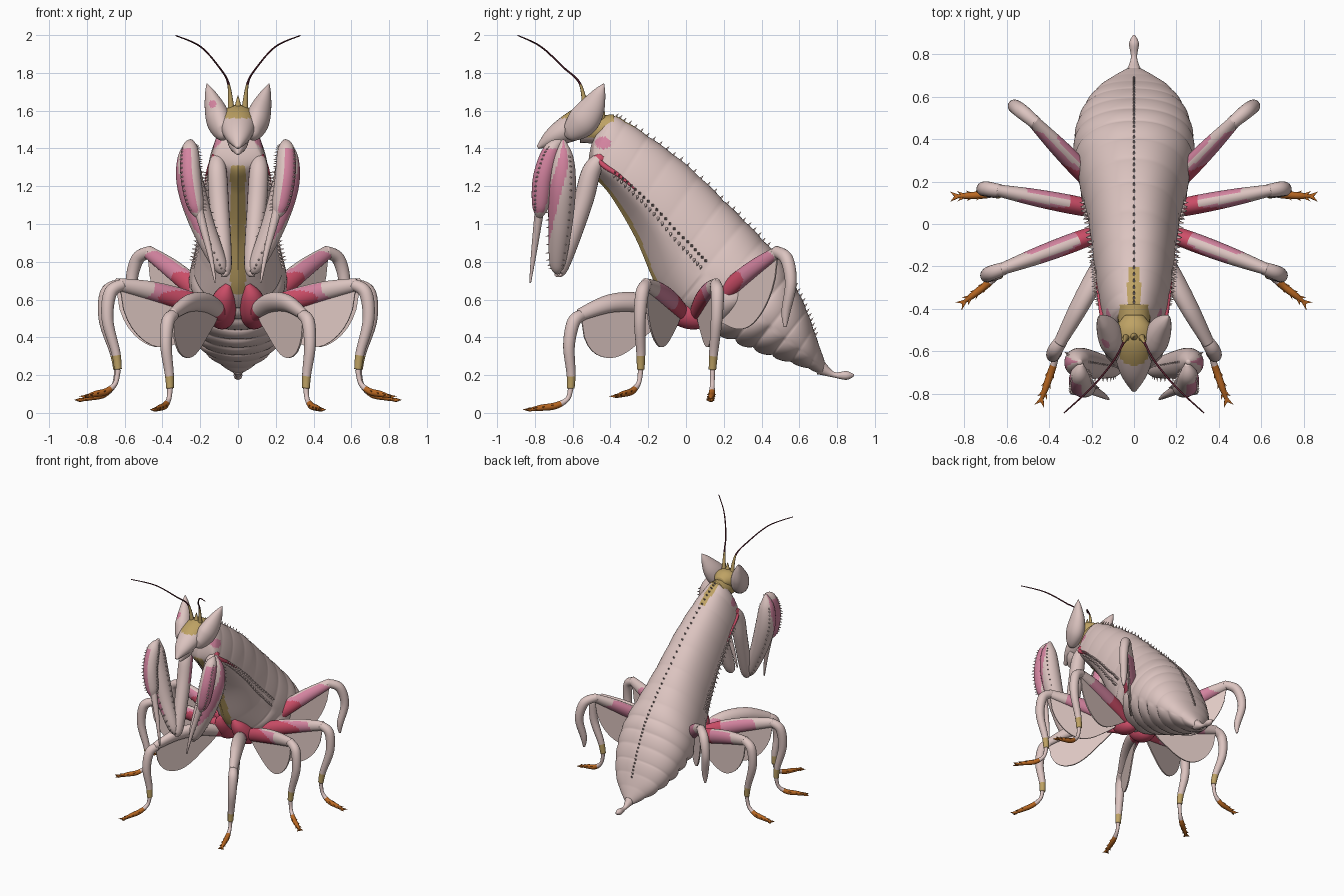
import bpy, bmesh, math
from mathutils import Vector as V

if "Cube" in bpy.data.objects:
    bpy.data.objects.remove(bpy.data.objects["Cube"])


def material(name, code):
    m = bpy.data.materials.new(name)
    m.diffuse_color = [((c / 255 + 0.055) / 1.055) ** 2.4 for c in bytes.fromhex(code)] + [1]
    m.use_nodes = True
    m.node_tree.nodes["Principled BSDF"].inputs["Base Color"].default_value = m.diffuse_color
    return m


PALE = material("pale pink", "dcc4c0")
LOBE = material("petal pink", "dfc8c3")
PINK = material("rose pink", "d484a0")
RED = material("crimson", "cd4e68")
TAN = material("tan", "bea264")
ORANGE = material("burnt orange", "ba6822")
DARK = material("dark maroon", "52202c")


def spline(pts, u):
    """Catmull-Rom point at u in 0..1 for tuples of any length."""
    n = len(pts) - 1
    i = min(int(u * n), n - 1)
    t = u * n - i
    a, b, c, d = (pts[max(0, min(n, i + k))] for k in (-1, 0, 1, 2))
    return [0.5 * (2 * q + (r - p) * t + (2 * p - 5 * q + 4 * r - s) * t * t
                   + (3 * q - p - 3 * r + s) * t ** 3) for p, q, r, s in zip(a, b, c, d)]


def make(name, bm, mats, mirror=False, smooth=True):
    me = bpy.data.meshes.new(name)
    for f in bm.faces:
        f.smooth = smooth
    bm.to_mesh(me)
    bm.free()
    ob = bpy.data.objects.new(name, me)
    bpy.context.collection.objects.link(ob)
    for m in mats:
        me.materials.append(m)
    if mirror:
        ob.modifiers.new("mirror", 'MIRROR').use_mirror_merge = False
    return ob


def skin(name, rings, mats, rule=None, mirror=False):
    """Join rings of points; rule(t, centre, normal) picks the colour."""
    bm = bmesh.new()
    vs = [[bm.verts.new(p) for p in r] for r in rings]
    n, faces = len(rings[0]), []
    for i in range(len(vs) - 1):
        for j in range(n):
            k = (j + 1) % n
            f = bm.faces.new((vs[i][j], vs[i][k], vs[i + 1][k], vs[i + 1][j]))
            faces.append((f, (i + 0.5) / (len(vs) - 1)))
    faces += [(bm.faces.new(vs[0]), 0), (bm.faces.new(vs[-1]), 1)]
    bmesh.ops.recalc_face_normals(bm, faces=bm.faces)
    bm.normal_update()
    if rule:
        for f, t in faces:
            f.material_index = int(rule(t, f.calc_center_median(), f.normal))
    return make(name, bm, mats, mirror)


def tube(name, pts, mats, rule=None, n=32, sides=20, flat=(1, 1), ref=V((1, 0, 0)), mirror=True):
    """Tube through (x, y, z, radius) points."""
    side, rings = ref, []
    for i in range(n + 1):
        u = i / n
        q = spline(pts, u)
        tan = (V(spline(pts, min(1, u + 0.01))[:3]) - V(spline(pts, max(0, u - 0.01))[:3])).normalized()
        side = (side - tan * side.dot(tan)).normalized()
        up = tan.cross(side)
        r = max(q[3], 0.002)
        rings.append([V(q[:3]) + side * r * flat[0] * math.cos(a) + up * r * flat[1] * math.sin(a)
                      for a in (2 * math.pi * j / sides for j in range(sides))])
    return skin(name, rings, mats, rule, mirror)


def spines(name, items, mat, mirror=True, l=.024):
    """Little thorns from (base, direction) pairs."""
    bm = bmesh.new()
    for p, d in items:
        p, d = V(p), V(d).normalized()
        a = d.orthogonal().normalized()
        b = d.cross(a)
        tip = bm.verts.new(p + d * l)
        base = [bm.verts.new(p + l / 3 * (a * math.cos(k * math.pi / 2) + b * math.sin(k * math.pi / 2)))
                for k in range(4)]
        for k in range(4):
            bm.faces.new((base[k], base[(k + 1) % 4], tip))
        bm.faces.new(base[::-1])
    make(name, bm, [mat], mirror, False)


# Body stations: back y,z, belly y,z, half width
BODY = [(-.42, 1.56, -.50, 1.43, .07), (-.36, 1.565, -.51, 1.29, .13), (-.2, 1.465, -.40, 1.15, .165),
        (0, 1.315, -.27, .93, .19), (.2, 1.125, -.15, .66, .215), (.36, .965, -.02, .52, .25),
        (.49, .82, .15, .43, .28), (.57, .69, .3, .36, .275), (.64, .54, .45, .30, .235),
        (.69, .4, .6, .25, .16), (.735, .27, .72, .205, .04)]


def body_ring(u, sides=48):
    dy, dz, vy, vz, w = spline(BODY, u)
    d, v = V((0, dy, dz)), V((0, vy, vz))
    c = d.lerp(v, max(.5, .8 - abs(10 * u - 1) * .1))
    e = 1 + 1.5 * min(1, max(0, (4.7 - 10 * u) / 2))  # keeled under the thorax
    seg = abs(math.sin(math.pi * 15 * u)) ** 0.6 - 0.7
    ring = []
    for j in range(sides):
        a = 2 * math.pi * j / sides
        co, si = math.cos(a), math.sin(a)
        lump = .08 + .03 * math.cos(6 * a)
        g = 1 + seg * ((.018 if u < .55 else .03) if co > -.2 else lump * (u > .47))
        x = math.copysign(abs(si) ** (e if co < 0 else .9), si) * w
        ring.append(c + ((d - c) * co if co > 0 else (v - c) * -co) * g + V((x * g, 0, 0)))
    return ring


def body_colour(t, c, n):
    if math.hypot(c.y + .44, (c.z - 1.43) * 1.3) < .042 and abs(c.x) > .06:
        return 2
    if t < .42 and abs(c.x) < .04 and n.z < .2 and c.z < 1.31:
        return 1
    return (t < .04 and c.z > 1.5) or (t < .2 and abs(c.x) < .03 and n.z > .3)


skin("body", [body_ring(i / 220, 96) for i in range(221)], [PALE, TAN, PINK], body_colour)
tube("tail", [(0, .71, .24, .04), (0, .78, .203, .015), (0, .85, .198, .023), (0, .89, .2, .005)], [PALE], mirror=False)

# Thorns on the back line and the side ridges
steps = [i / 45 for i in range(46)]
spines("back_thorns", [(body_ring(.09 + .8 * s)[0], (0, .7, .8)) for s in steps], PALE, False, .022)
spines("ridge_thorns", [(body_ring(.18 + .28 * s)[12 + k], (1, -.2, .3 - k)) for s in steps[::2] for k in (0, 1)],
       PALE, l=.028)
tube("shoulder_ridge", [(*body_ring(.09 + .05 * k)[12], r) for k, r in enumerate((.008, .014, .01, .004))], [RED])

# Head, neck and mouth
tube("neck", [(0, -.38, 1.5, .08), (0, -.56, 1.5, .07)], [PALE, TAN], lambda t, c, n: c.z > 1.46, mirror=False)
tube("head", [(0, -.43, 1.56, .04), (0, -.49, 1.56, .08), (0, -.56, 1.535, .09), (0, -.65, 1.49, .075),
              (0, -.72, 1.45, .05), (0, -.785, 1.405, .01)], [PALE, TAN],
     lambda t, c, n: c.z > 1.56 or t < .2, n=60, sides=32, flat=(1.1, .9), mirror=False)
tube("mouth", [(0, -.66, 1.45, .06), (0, -.7, 1.41, .045), (0, -.74, 1.37, .008)], [PALE], mirror=False)
for s, nm in ((1, "right_eye"), (-1, "left_eye")):
    tube(nm, [(.07 * s, -.64, 1.47, .01), (.08 * s, -.61, 1.485, .05), (.1 * s, -.55, 1.54, .078),
              (.122 * s, -.5, 1.61, .068), (.148 * s, -.46, 1.69, .035), (.165 * s, -.435, 1.742, .003)],
         [PALE, PINK], lambda t, c, n: s < 0 and n.y < 0 and math.hypot(c.x + .135, c.z - 1.635) < .02,
         flat=(.8, 1.05), n=70, sides=48, mirror=False)
tube("crown_horn", [(0, -.53, 1.58, .03), (0, -.53, 1.68, .002)], [TAN], mirror=False)
tube("antenna", [(.035, -.53, 1.58, .02), (.05, -.56, 1.74, .007), (.1, -.65, 1.83, .005),
                 (.2, -.77, 1.94, .0045), (.33, -.89, 1.998, .003)], [DARK, TAN],
     lambda t, c, n: t < .25, sides=8)

# Folded grasping arms
FEMUR = [(.075, -.67, .74, .012), (.1, -.68, .79, .042), (.19, -.665, 1, .064), (.25, -.655, 1.2, .072),
         (.265, -.65, 1.35, .055), (.255, -.65, 1.445, .01)]
SHIN = [(.25, -.66, 1.44, .012), (.255, -.71, 1.39, .045), (.25, -.755, 1.25, .054), (.225, -.77, 1.1, .045),
        (.2, -.78, 1.03, .012)]
OUT = V((.85, -.5, 0))
tube("arm_upper", [(.11, -.44, 1.36, .03), (.11, -.5, 1.28, .05), (.1, -.55, 1.1, .052), (.075, -.66, .78, .042),
                   (.08, -.68, .74, .012)], [PALE, RED, PINK],
     lambda t, c, n: 1 if t < .1 else 2 * (t < .5 and n.x < -.5 and n.y > -.3))
tube("arm_femur", FEMUR, [PALE, PINK], lambda t, c, n: n.dot(OUT) > .5 and 1.09 < c.z - .3 * (n.y + .3) < 1.38,
     sides=40, n=60)
tube("arm_shin", SHIN, [PALE, PINK], lambda t, c, n: n.dot(OUT) > .3 and 1.06 < c.z < 1.4, sides=40, n=60)
tube("arm_tarsus", [(.21, -.775, 1.08, .025), (.15, -.805, .85, .015), (.12, -.825, .69, .005)], [PALE])
arm = []
for path, dirs in ((FEMUR, ((.8, .6), (-1, 0), (0, -1))), (SHIN, ((.8, -.6), (-1, 0)))):
    for i in range(18):
        q = spline(path, .15 + .7 * i / 18)
        arm += [(V(q[:3]) + V((dx, dy, 0)) * q[3] * .95, (dx, dy, -.2)) for dx, dy in dirs]
spines("arm_thorns", arm, PALE, l=.02)

# Crimson hips
tube("hip", [(.05, -.13, .68, .015), (.07, -.1, .62, .055), (.085, -.03, .54, .075), (.08, .06, .5, .06),
             (.05, .12, .5, .015)], [RED])

# Walking legs: hip y, knee, ankle, toe, ends of the crimson and rose bands
LEGS = {"first_leg": (-.06, (.35, -.56, .52), (.36, -.61, .13), (.44, -.84, .015), .15, .2),
        "second_leg": (-.01, (.63, -.215, .68), (.635, -.24, .23), (.81, -.375, .085), .35, .72),
        "third_leg": (.05, (.65, .16, .68), (.64, .14, .23), (.845, .13, .065), .42, .78),
        "fourth_leg": (.08, (.48, .49, .855), (.54, .525, .455), None, .42, .85)}


def leg_colour(t, c, n):
    if t < ra + .25 * max(0, -n.y - n.z * .5) * (nm != "first_leg"):
        return 2
    return t < rb + .12 * n.x and n.z < .85


for nm, (hy, knee, ankle, toe, ra, rb) in LEGS.items():
    hip, knee, ankle = V((.08, hy, .52)), V(knee), V(ankle)
    out = V((knee.x, knee.y - hy, 0)).normalized()
    rise = V((0, 0, .07 if nm == "first_leg" else .02))
    fem = [(*(hip.lerp(knee, t) + rise * math.sin(math.pi * t)), r)
           for t, r in ((0, .04), (.33, .052), (.67, .048), (1, .032))]
    shin = [(*(knee.lerp(ankle, t) + out * b * knee.z), r)
            for t, b, r in ((0, -.03, .03), (.1, .07, .035), (.42, .09, .031), (.8, .02, .024), (1, 0, .02))]
    if not toe:
        shin[-1] = (*ankle, .008)
    tube(nm + "_femur", fem, [PALE, PINK, RED], leg_colour, n=60, sides=32, ref=V((0, 1, 0)), flat=(.85, 1.05))
    tube(nm + "_shin", shin, [PALE, TAN], lambda t, c, n: toe is not None and t > .78)
    # Petal-like plate under the femur
    bm = bmesh.new()
    rows = []
    for i in range(21):
        p = V(spline(fem, .12 + .86 * i / 20)[:3])
        d = .27 * max(0, math.sin(math.pi * (i / 20) ** 1.4)) ** .6
        rows.append([bm.verts.new(p), bm.verts.new(p - V((0, 0, .02 + d)))])
    for a, b in zip(rows, rows[1:]):
        bm.faces.new((a[0], b[0], b[1], a[1]))
    ob = make(nm + "_petal", bm, [LOBE], False, False)
    sol = ob.modifiers.new("thickness", 'SOLIDIFY')
    sol.thickness, sol.offset = .009, 0
    ob.modifiers.new("mirror", 'MIRROR').use_mirror_merge = False
    # Foot with claws
    if toe:
        way = V(toe) - ankle
        foot = [(ankle.x + way.x * h, ankle.y + way.y * h, ankle.z + way.z * f, r)
                for h, f, r in ((0, 0, .015), (.08, .5, .013), (.35, .8, .018), (.7, .9, .016), (1, 1, .006))]
        tube(nm + "_foot", foot, [PALE, ORANGE], lambda t, c, n: t > .4, sides=10)
        way.z = 0
        way.normalize()
        side = V((way.y, -way.x, 0))
        spines(nm + "_claws", [(spline(foot, u)[:3], way + side * k * .7) for u in (.5, .65, .8, .93) for k in (-1, 1)],
               ORANGE, l=.042)
